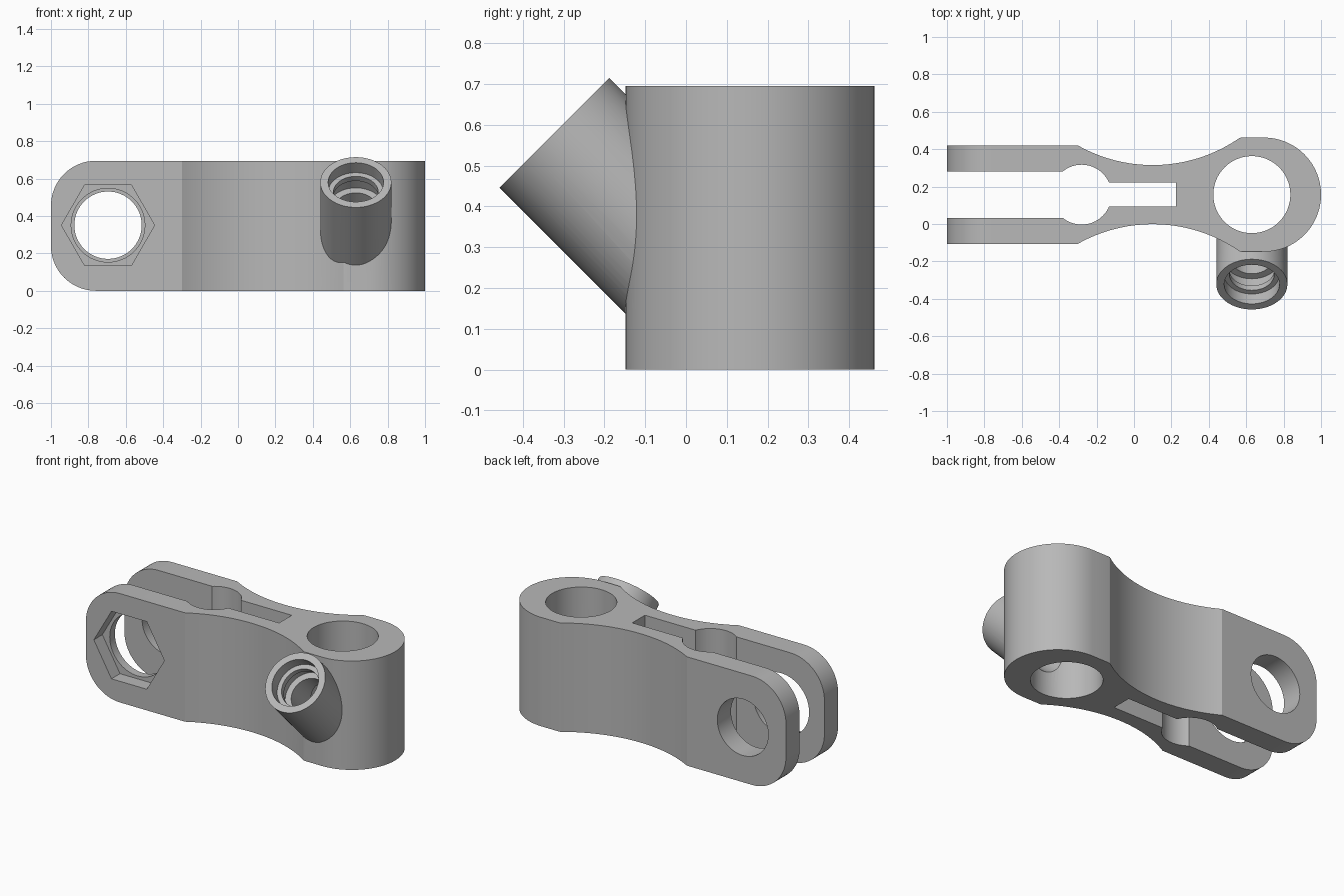
import bpy, bmesh
from math import sin, cos, pi, asin, atan2
from mathutils import Matrix

cube = bpy.data.objects.get("Cube")
if cube:
    bpy.data.objects.remove(cube, do_unlink=True)

H = 0.695      # body height
MID = 0.157    # y of the symmetry plane

grey = bpy.data.materials.new("plain grey")
grey.use_nodes = True
grey.diffuse_color = (0.48, 0.48, 0.48, 1)
grey.node_tree.nodes["Principled BSDF"].inputs["Base Color"].default_value = grey.diffuse_color


def finish(name, bm, matrix):
    bmesh.ops.recalc_face_normals(bm, faces=bm.faces)
    me = bpy.data.meshes.new(name)
    bm.to_mesh(me)
    bm.free()
    me.materials.append(grey)
    me.transform(matrix)
    ob = bpy.data.objects.new(name, me)
    bpy.context.collection.objects.link(ob)
    return ob


def prism(name, outline, low, high, matrix=Matrix()):
    bm = bmesh.new()
    face = bm.faces.new([bm.verts.new((x, y, low)) for x, y in outline])
    top = bmesh.ops.extrude_face_region(bm, geom=[face])["geom"]
    verts = [v for v in top if isinstance(v, bmesh.types.BMVert)]
    bmesh.ops.translate(bm, verts=verts, vec=(0, 0, high - low))
    return finish(name, bm, matrix)


def box(name, x0, x1, half):
    outline = [(x0, MID - half), (x1, MID - half), (x1, MID + half), (x0, MID + half)]
    return prism(name, outline, -0.2, 1)


def lathe(name, profile, matrix, n=64):
    """Solid of revolution about z through (radius, z) steps, capped at both ends."""
    bm = bmesh.new()
    rings = [[bm.verts.new((r * cos(2 * pi * i / n), r * sin(2 * pi * i / n), z))
              for i in range(n)] for r, z in profile]
    for a, b in zip(rings, rings[1:]):
        for i in range(n):
            j = (i + 1) % n
            bm.faces.new((a[i], a[j], b[j], b[i]))
    bm.faces.new(rings[0])
    bm.faces.new(rings[-1])
    return finish(name, bm, matrix)


def combine(target, tool, operation):
    mod = target.modifiers.new(operation, "BOOLEAN")
    mod.operation, mod.object, mod.solver = operation, tool, "EXACT"
    tool.hide_render = True
    bpy.context.view_layer.objects.active = target
    bpy.ops.object.modifier_apply(modifier=mod.name)
    bpy.data.objects.remove(tool, do_unlink=True)


def arc(cx, cy, r, start, end, steps):
    return [(cx + r * cos(start + (end - start) * i / steps),
             cy + r * sin(start + (end - start) * i / steps)) for i in range(steps + 1)]


# Body outline: straight arms, concave waist, round boss
R = 0.815
left, right = asin(0.4 / R), asin(0.465 / R)
upper = [(-1.1, 0.263)]
upper += arc(0.1, 0.158 + R, R, -pi / 2 - left, -pi / 2 + right, 32)
upper += [(0.575, 0.305)] + arc(0.695, 0, 0.305, pi / 2, 0, 32)
outline = [(x, MID + y) for x, y in upper]
outline += [(x, MID - y) for x, y in reversed(upper[:-1])]
body = prism("clamp_body", outline, -0.1, H + 0.1)

# Rounded ends of the two arms
c = 0.24
side = [(1.2, 0), (1.2, H)] + arc(-1 + c, H - c, c, pi / 2, pi, 16)
side += arc(-1 + c, c, c, pi, 1.5 * pi, 16)
to_y = Matrix.Rotation(pi / 2, 4, "X")
combine(body, prism("side_trim", side, -1, 1, to_y), "INTERSECT")

# Angled socket tube
tilt = Matrix.Translation((0.63, -0.3225, 0.58)) @ Matrix.Rotation(pi / 4, 4, "X")
combine(body, lathe("socket_tube", [(0.19, -0.5), (0.19, 0)], tilt), "UNION")

# Main vertical hole and the stepped bore in the tube
hole = Matrix.Translation((0.63, MID, 0))
combine(body, lathe("main_hole", [(0.206, -0.2), (0.206, 1)], hole), "DIFFERENCE")
bore = [(0.148, 0.1), (0.148, -0.075), (0.12, -0.075), (0.12, -0.11),
        (0.148, -0.11), (0.148, -0.19), (0.11, -0.19), (0.11, -0.5)]
combine(body, lathe("socket_bore", bore, tilt), "DIFFERENCE")

# Clamp slot: wide gap, round relief, narrow end
combine(body, box("wide_slot", -1.3, -0.3, 0.125), "DIFFERENCE")
relief = Matrix.Translation((-0.28, MID, 0))
combine(body, lathe("relief_hole", [(0.16, -0.2), (0.16, 1)], relief), "DIFFERENCE")
combine(body, box("narrow_slot", -0.28, 0.225, 0.064), "DIFFERENCE")

# Bolt holes through the arms, with a hexagonal nut pocket at the front
bolt = Matrix.Translation((-0.695, 0, H / 2 + 0.003)) @ to_y
combine(body, lathe("rear_bolt_hole", [(0.18, -0.6), (0.18, -0.15)], bolt), "DIFFERENCE")
combine(body, lathe("front_bolt_hole", [(0.197, -0.15), (0.197, 0.2)], bolt), "DIFFERENCE")
combine(body, lathe("nut_pocket", [(0.249, 0.02), (0.249, 0.2)], bolt, 6), "DIFFERENCE")

# Smooth curved walls, crisp edges
bpy.ops.object.select_all(action="DESELECT")
body.select_set(True)
bpy.context.view_layer.objects.active = body
bpy.ops.object.shade_smooth_by_angle(angle=0.3)
